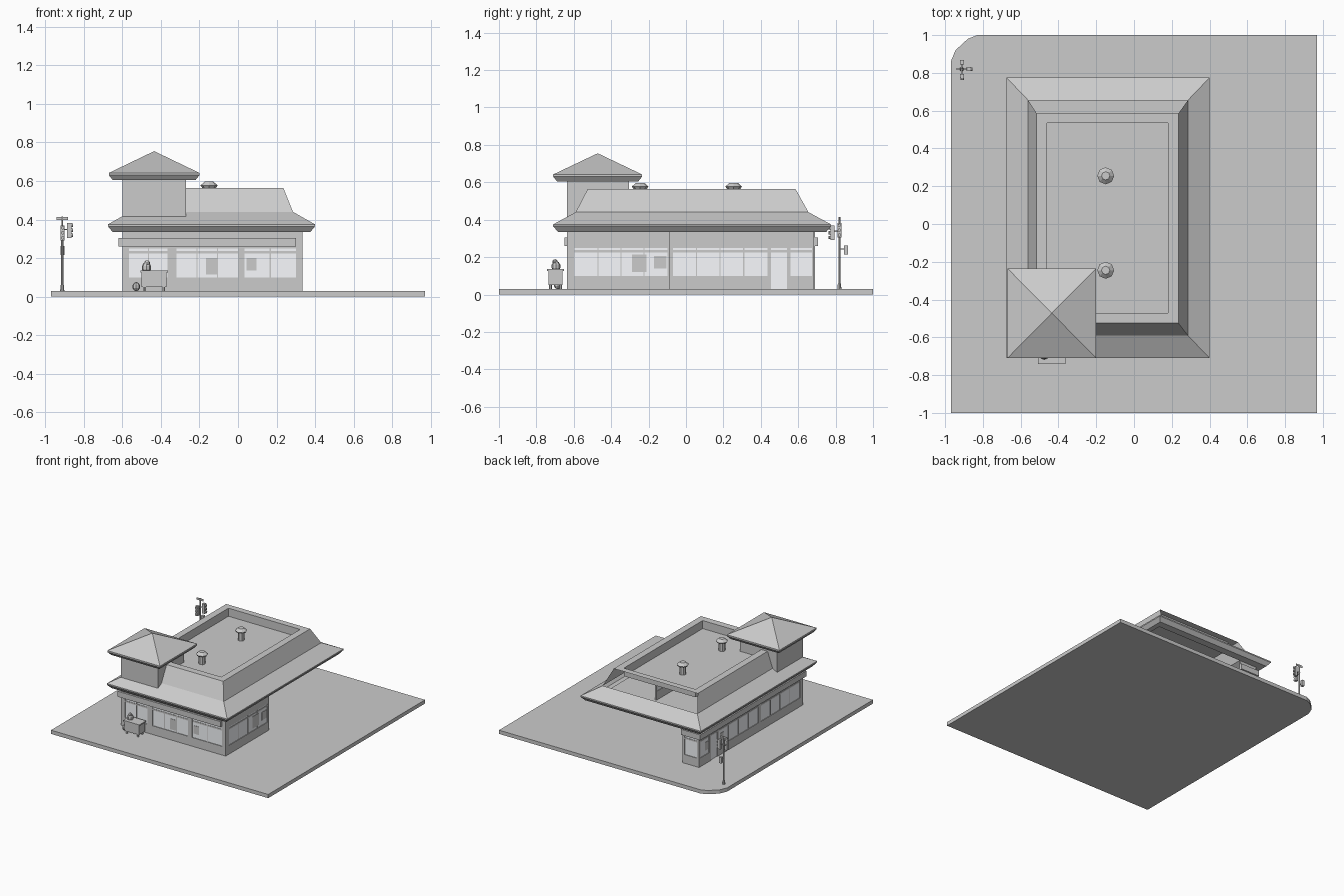
import bpy, bmesh
from math import radians
from mathutils import Matrix, Vector

if "Cube" in bpy.data.objects:
    bpy.data.objects.remove(bpy.data.objects["Cube"])


def finish(name, bm, color=None):
    me = bpy.data.meshes.new(name)
    bm.to_mesh(me)
    bm.free()
    ob = bpy.data.objects.new(name, me)
    bpy.context.collection.objects.link(ob)
    if color:
        mat = bpy.data.materials.new(name + "_mat")
        mat.diffuse_color = color
        mat.use_nodes = True
        mat.node_tree.nodes["Principled BSDF"].inputs["Base Color"].default_value = mat.diffuse_color
        me.materials.append(mat)
    return ob


def add_box(bm, x0, x1, y0, y1, z0, z1):
    m = Matrix.Translation(((x0 + x1) / 2, (y0 + y1) / 2, (z0 + z1) / 2)) @ \
        Matrix.Diagonal((x1 - x0, y1 - y0, z1 - z0, 1))
    bmesh.ops.create_cube(bm, size=1, matrix=m)


def box(name, *b):
    bm = bmesh.new()
    add_box(bm, *b)
    return finish(name, bm)


def cone(name, loc, r1, r2, h, n=8):
    bm = bmesh.new()
    bmesh.ops.create_cone(bm, cap_ends=True, segments=n, radius1=r1, radius2=r2, depth=h,
                          matrix=Matrix.Translation((loc[0], loc[1], loc[2] + h / 2)))
    return finish(name, bm)


def blob(name, loc, scale):
    bm = bmesh.new()
    bmesh.ops.create_uvsphere(bm, u_segments=8, v_segments=5, radius=1,
                              matrix=Matrix.Translation(loc) @ Matrix.Diagonal((*scale, 1)))
    return finish(name, bm)


def rings(name, levels, skip=()):
    """Stacked rectangles (x0, x1, y0, y1, z) joined by side faces; skip = (level, side) left open."""
    bm = bmesh.new()
    vs = [[bm.verts.new(p) for p in ((a, c, z), (b, c, z), (b, d, z), (a, d, z))]
          for a, b, c, d, z in levels]
    for k in range(len(vs) - 1):
        for i in range(4):
            if (k, i) not in skip:
                j = (i + 1) % 4
                bm.faces.new((vs[k][i], vs[k][j], vs[k + 1][j], vs[k + 1][i]))
    return bm, vs


SILL, TRANSOM, HEAD, TOP, FLOOR, T = 0.10, 0.225, 0.25, 0.34, 0.03, 0.012


def wall(name, along, pos, inward, a, b, openings):
    """Thin glazed wall. openings: (start, end, panes, is_door)."""
    frame, glass = bmesh.new(), bmesh.new()

    def put(bm, u0, u1, z0, z1, d0=0.0, d1=T):
        p, q = sorted((pos + inward * d0, pos + inward * d1))
        if along == 'x':
            add_box(bm, u0, u1, p, q, z0, z1)
        else:
            add_box(bm, p, q, u0, u1, z0, z1)

    put(frame, a, b, HEAD, TOP)
    u = a
    for s, e, panes, door in openings:
        put(frame, u, s, FLOOR, HEAD)
        z0 = FLOOR
        if not door:
            put(frame, s, e, FLOOR, SILL)
            z0 = SILL
        put(frame, s, e, TRANSOM, TRANSOM + 0.012, 0.002, 0.01)
        for k in range(1, panes):
            m = s + (e - s) * k / panes
            put(frame, m - 0.003, m + 0.003, z0, HEAD, 0.002, 0.01)
        put(glass, s, e, z0, HEAD, 0.005, 0.007)
        u = e
    put(frame, u, b, FLOOR, HEAD)
    finish(name, frame)
    finish(name + "_glass", glass, (0.95, 0.97, 1, 1))


# Paved base with one rounded corner
bm = bmesh.new()
outline = [(-.97, -1), (.97, -1), (.97, 1), (-.83, 1), (-.88, .98), (-.945, .92), (-.97, .86)]
f = bm.faces.new([bm.verts.new((x, y, 0)) for x, y in outline])
ext = bmesh.ops.extrude_face_region(bm, geom=[f])
bmesh.ops.translate(bm, verts=[v for v in ext['geom'] if isinstance(v, bmesh.types.BMVert)],
                    vec=(0, 0, 0.03))
bmesh.ops.recalc_face_normals(bm, faces=bm.faces)
finish("base", bm)

# Glazed walls
wall("front_wall", 'x', -.635, 1, -.60, .335,
     [(-.565, -.365, 2, 0), (-.32, 0, 3, 0), (.035, .30, 2, 0)])
wall("right_wall", 'y', .335, -1, -.635, -.085, [(-.595, -.10, 4, 0)])
wall("left_wall", 'y', -.60, 1, -.635, .69,
     [(-.595, -.10, 4, 0), (-.07, .435, 4, 0), (.455, .54, 1, 1), (.56, .675, 1, 0)])
wall("back_wall", 'x', .69, -1, -.60, -.45, [(-.58, -.47, 1, 0)])

# Raised band above the windows
bm = bmesh.new()
add_box(bm, -.62, .30, -.65, -.635, .26, .304)
add_box(bm, -.62, -.60, -.635, .705, .26, .304)
add_box(bm, -.60, -.45, .69, .705, .26, .304)
finish("wall_band", bm)

# Window posters
bm = bmesh.new()
for x0, x1, z0, z1 in ((-.165, -.11, .115, .20), (.045, .095, .135, .20)):
    add_box(bm, x0, x1, -.634, -.631, z0, z1)
for y0, y1, z0, z1 in ((-.29, -.21, .12, .215), (-.17, -.105, .14, .205)):
    add_box(bm, .331, .334, y0, y1, z0, z1)
for y0, y1 in ((.38, .42), (.565, .61)):
    add_box(bm, -.599, -.596, y0, y1, .135, .20)
finish("posters", bm)

# Main roof: soffit, fascia, low skirt, steep mansard (open at the back), parapet, deck
bm, vs = rings("roof", [(-.60, .335, -.635, .69, .335), (-.65, .375, -.685, .75, .335),
                        (-.675, .40, -.71, .775, .365), (-.675, .40, -.71, .775, .375),
                        (-.56, .285, -.59, .655, .44), (-.515, .235, -.525, .585, .565),
                        (-.46, .18, -.47, .535, .565), (-.46, .18, -.47, .535, .50)],
               skip={(4, 2)})
bm.faces.new(vs[-1])
finish("main_roof", bm)

# Corner tower and its hipped roof
box("tower", -.60, -.27, -.635, -.305, .335, .61)
bm, vs = rings("tower_roof", [(-.60, -.27, -.635, -.305, .605), (-.65, -.22, -.69, -.255, .605),
                              (-.67, -.20, -.71, -.235, .63), (-.67, -.20, -.71, -.235, .642)])
apex = bm.verts.new((-.435, -.472, .755))
for i in range(4):
    bm.faces.new((vs[-1][i], vs[-1][(i + 1) % 4], apex))
finish("tower_roof", bm)

# Roof vents
for i, y in enumerate((-.245, .255)):
    cone(f"vent_stem_{i}", (-.15, y, .50), .025, .025, .07)
    cone(f"vent_skirt_{i}", (-.15, y, .565), .036, .045, .012)
    cone(f"vent_cap_{i}", (-.15, y, .577), .045, .022, .02)

# Cart with goods by the front
box("cart_body", -.50, -.37, -.735, -.66, .05, .125)
box("cart_rim", -.507, -.363, -.742, -.653, .125, .136)
for x in (-.485, -.385):
    for y in (-.725, -.67):
        cone(f"cart_leg", (x, y, .03), .008, .008, .022, 6)
blob("cart_sack", (-.475, -.695, .15), (.025, .024, .03))
blob("cart_top_bundle", (-.472, -.70, .175), (.015, .014, .014))
blob("ground_sack", (-.528, -.685, .052), (.02, .022, .024))

# Corner traffic signal
PX, PY = -.912, .82
cone("signal_pole", (PX, PY, .03), .006, .005, .385)
cone("signal_foot", (PX, PY, .03), .011, .008, .03)
box("street_plate", PX - .03, PX + .03, PY - .002, PY + .002, .398, .414)
box("signal_arms", PX - .006, PX + .04, PY - .003, PY + .003, .345, .351)
box("signal_arm_cross", PX - .003, PX + .003, PY - .04, PY + .006, .335, .341)
box("walk_arm", PX - .003, PX + .003, PY, PY + .04, .24, .246)
box("walk_signal", PX - .01, PX + .012, PY + .025, PY + .047, .215, .263)


def signal(name, x, y, z, d):
    box(name, x - .011, x + .011, y - .011, y + .011, z, z + .078)
    for k in range(3):
        bm = bmesh.new()
        rot = Vector((0, 0, 1)).rotation_difference(Vector(d)).to_matrix().to_4x4()
        bmesh.ops.create_cone(bm, cap_ends=True, segments=8, radius1=.009, radius2=.009, depth=.014,
                              matrix=Matrix.Translation(Vector((x, y, z + .013 + k * .026))
                                                        + Vector(d) * .014) @ rot)
        finish(f"{name}_lamp_{k}", bm)


signal("signal_front", PX + .002, .783, .292, (0, -1, 0))
signal("signal_side", -.876, PY, .305, (1, 0, 0))
